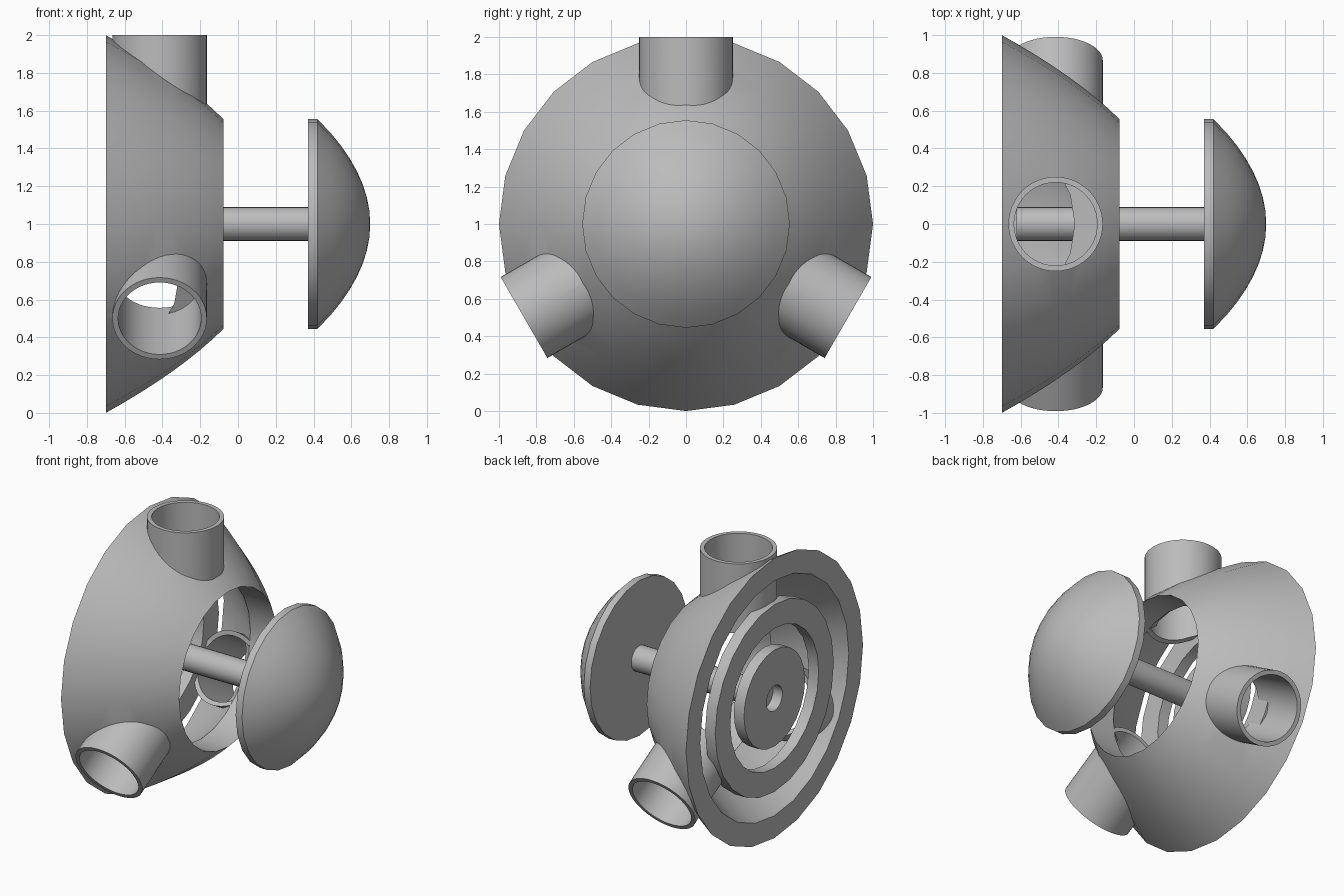
import bpy, bmesh
from math import sin, cos, pi, radians
from mathutils import Matrix

cube = bpy.data.objects.get("Cube")
if cube:
    bpy.data.objects.remove(cube, do_unlink=True)

GREY = (0.5, 0.5, 0.5, 1)
mat = bpy.data.materials.new("plain grey")
mat.use_nodes = True
mat.diffuse_color = GREY
mat.node_tree.nodes["Principled BSDF"].inputs["Base Color"].default_value = GREY

AXIS = Matrix.Translation((0, 0, 1))
REAR, LIP, MOUTH = -0.7, -0.29, 0.555


def revolve(name, profile, sides=24, place=AXIS):
    """Spin (x, radius) points round the x axis; profiles off the axis close up."""
    bm = bmesh.new()
    rows = [[bm.verts.new((x, r * sin(2 * pi * i / sides), r * cos(2 * pi * i / sides)))
             for i in range(sides)] for x, r in profile]
    pairs = list(zip(rows, rows[1:]))
    if profile[0][1] > 0:
        pairs.append((rows[-1], rows[0]))
    for a, b in pairs:
        for i in range(sides):
            j = (i + 1) % sides
            bm.faces.new((a[i], a[j], b[j], b[i]))
    bmesh.ops.remove_doubles(bm, verts=bm.verts, dist=1e-5)
    bmesh.ops.recalc_face_normals(bm, faces=bm.faces)
    bm.transform(place)
    mesh = bpy.data.meshes.new(name)
    bm.to_mesh(mesh)
    bm.free()
    mesh.materials.append(mat)
    obj = bpy.data.objects.new(name, mesh)
    bpy.context.collection.objects.link(obj)
    return obj


def rod(name, x0, x1, r, sides=24, place=AXIS):
    return revolve(name, [(x0, 0), (x0, r), (x1, r), (x1, 0)], sides, place)


def ring(name, x0, x1, r0, r1, sides=24, place=AXIS):
    return revolve(name, [(x0, r0), (x0, r1), (x1, r1), (x1, r0)], sides, place)


def select(obj):
    bpy.ops.object.select_all(action='DESELECT')
    obj.select_set(True)
    bpy.context.view_layer.objects.active = obj


def cut(obj, cutter):
    cutter.hide_render = True
    mod = obj.modifiers.new("cut", 'BOOLEAN')
    mod.operation, mod.solver, mod.object = 'DIFFERENCE', 'EXACT', cutter
    select(obj)
    bpy.ops.object.modifier_apply(modifier=mod.name)
    bpy.data.objects.remove(cutter, do_unlink=True)


def bowl_x(r):
    """Parabolic curve shared by the housing and the cap."""
    return 0.2 - 0.9 * r * r


parts = []

# Thick parabolic housing with a straight mouth and a hollow rear
steps = 8
outer = [MOUTH + (1 - MOUTH) * i / steps for i in range(steps + 1)]
inner = [MOUTH + (0.84 - MOUTH) * i / steps for i in range(steps + 1)]
span = 0.84 ** 2 - MOUTH ** 2
profile = [(bowl_x(r), r) for r in outer]
profile += [(LIP + (REAR - LIP) * (r * r - MOUTH ** 2) / span, r) for r in reversed(inner)]
housing = revolve("housing", profile)
parts.append(housing)

# Three radial pipes, opened into the housing
for name, angle in (("top_pipe", 90), ("left_pipe", 210), ("right_pipe", 330)):
    place = (Matrix.Translation((-0.415, 0, 1)) @ Matrix.Rotation(radians(angle), 4, 'X')
             @ Matrix.Rotation(pi / 2, 4, 'Z'))
    pipe = ring(name, 0.3, 1.0, 0.22, 0.25, 48, place)
    cut(pipe, rod("bore_cutter", -1, 0.5, 0.557))
    cut(housing, rod("hole_cutter", 0.575, 1.3, 0.221, 48, place))
    parts.append(pipe)

# Concentric rear grille
parts.append(ring("grille_ring", REAR, -0.62, 0.5, 0.67))
parts.append(ring("grille_hub", REAR, -0.62, 0.09, 0.345))

# Central shaft
parts.append(rod("shaft", -0.625, 0.39, 0.09))

# Domed cap with a short straight rim
cap = [(0.37, 0), (0.37, MOUTH), (0.42, MOUTH)]
cap += [(0.5 + bowl_x(MOUTH * i / steps), MOUTH * i / steps) for i in range(steps - 1, -1, -1)]
parts.append(revolve("cap", cap))

for obj in parts:
    select(obj)
    bpy.ops.object.shade_smooth_by_angle(angle=radians(30))
